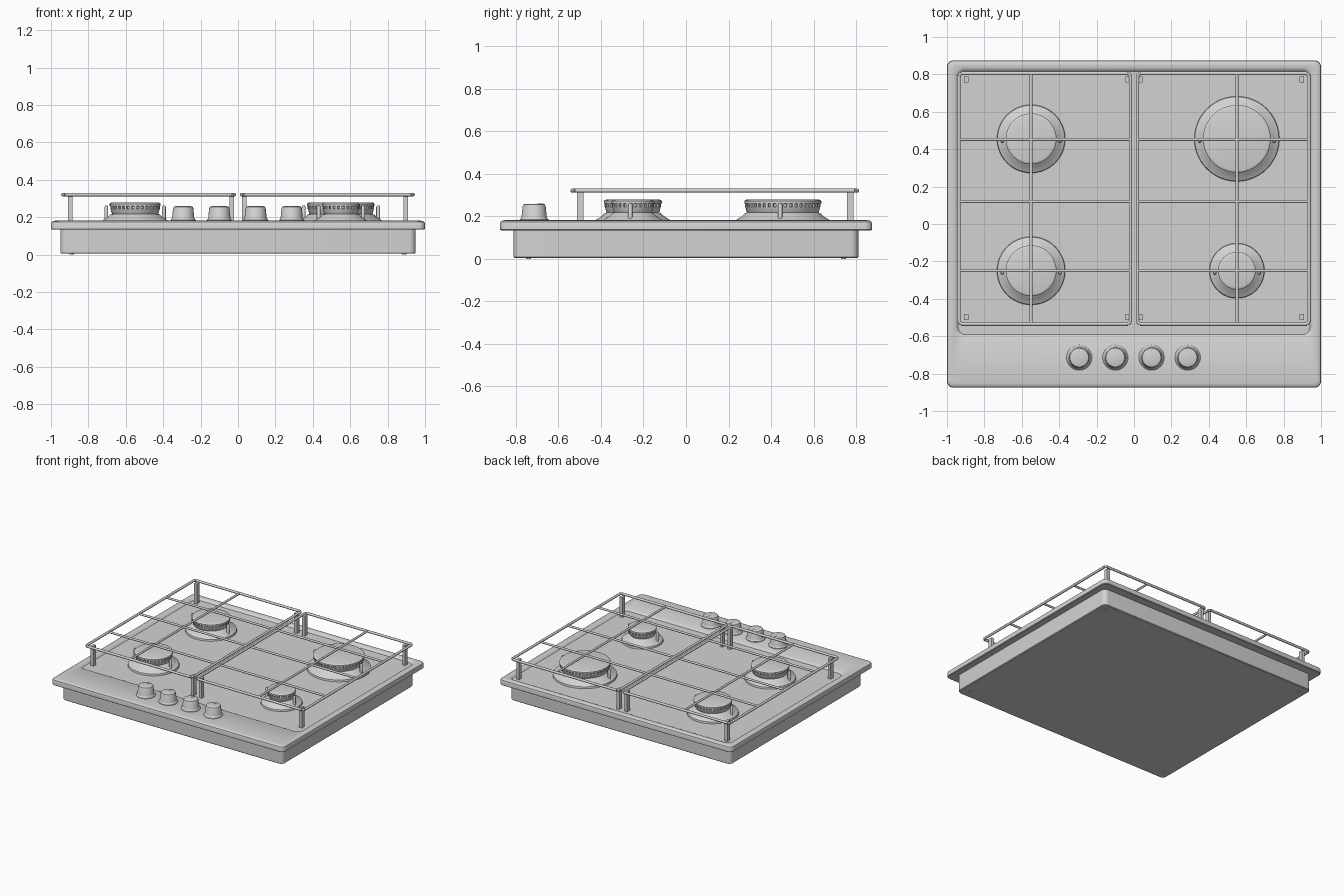
import bpy, bmesh, math
from mathutils import Matrix, Vector

if "Cube" in bpy.data.objects:
    bpy.data.objects.remove(bpy.data.objects["Cube"])

steel = bpy.data.materials.new("brushed steel grey")
steel.diffuse_color = (0.65, 0.65, 0.65, 1)
steel.use_nodes = True
steel.node_tree.nodes["Principled BSDF"].inputs["Base Color"].default_value = steel.diffuse_color


def finish(bm, name, angle=35):
    bmesh.ops.recalc_face_normals(bm, faces=bm.faces[:])
    me = bpy.data.meshes.new(name)
    bm.to_mesh(me)
    bm.free()
    ob = bpy.data.objects.new(name, me)
    bpy.context.collection.objects.link(ob)
    me.materials.append(steel)
    bpy.ops.object.select_all(action='DESELECT')
    ob.select_set(True)
    bpy.context.view_layer.objects.active = ob
    bpy.ops.object.shade_smooth_by_angle(angle=math.radians(angle))
    return ob


def rounded_rect(hx, y0, y1, r, steps=6):
    pts = []
    for cx, cy, a0 in ((hx - r, y1 - r, 0), (-hx + r, y1 - r, 90),
                       (-hx + r, y0 + r, 180), (hx - r, y0 + r, 270)):
        for i in range(steps + 1):
            a = math.radians(a0 + 90 * i / steps)
            pts.append((cx + r * math.cos(a), cy + r * math.sin(a)))
    return pts


def loft(name, sections):
    """Skin rounded rectangles (hx, y0, y1, r, z) and cap both ends."""
    bm = bmesh.new()
    rings = [[bm.verts.new((x, y, z)) for x, y in rounded_rect(hx, y0, y1, r)]
             for hx, y0, y1, r, z in sections]
    n = len(rings[0])
    for a, b in zip(rings, rings[1:]):
        for i in range(n):
            j = (i + 1) % n
            bm.faces.new((a[i], a[j], b[j], b[i]))
    bm.faces.new(rings[0])
    bm.faces.new(rings[-1])
    return finish(bm, name)


def add_lathe(bm, profile, cx, cy, n=48):
    """Turn (radius, z) points around a vertical axis."""
    rings = [[bm.verts.new((cx + r * math.cos(math.tau * i / n),
                            cy + r * math.sin(math.tau * i / n), z))
              for i in range(n)] for r, z in profile]
    for a, b in zip(rings, rings[1:]):
        for i in range(n):
            j = (i + 1) % n
            bm.faces.new((a[i], a[j], b[j], b[i]))
    bm.faces.new(rings[0])
    bm.faces.new(rings[-1])


def add_box(bm, centre, size, turn=0):
    m = (Matrix.Translation(centre) @ Matrix.Rotation(turn, 4, 'Z')
         @ Matrix.Diagonal((*size, 1)))
    bmesh.ops.create_cube(bm, size=1, matrix=m)


def add_rod(bm, a, b, r):
    a, b = Vector(a), Vector(b)
    d = b - a
    m = Matrix.Translation((a + b) / 2) @ d.to_track_quat('Z', 'Y').to_matrix().to_4x4()
    bmesh.ops.create_cone(bm, cap_ends=True, segments=10, radius1=r, radius2=r,
                          depth=d.length, matrix=m)


FLOOR = 0.167

# Lower housing
loft("housing", [(0.945, -0.805, 0.805, 0.03, 0.005), (0.95, -0.81, 0.81, 0.035, 0.01),
                 (0.95, -0.81, 0.81, 0.035, 0.136)])

# Top plate with rounded rim and a shallow well behind the control strip
loft("top_plate", [(0.94, -0.80, 0.80, 0.03, 0.134), (0.995, -0.87, 0.87, 0.03, 0.134),
                   (1.0, -0.875, 0.875, 0.035, 0.138), (1.0, -0.875, 0.875, 0.035, 0.165),
                   (0.997, -0.872, 0.872, 0.033, 0.174), (0.988, -0.863, 0.863, 0.03, 0.180),
                   (0.975, -0.85, 0.85, 0.03, 0.182), (0.956, -0.608, 0.832, 0.05, 0.180),
                   (0.95, -0.602, 0.826, 0.045, 0.177), (0.94, -0.592, 0.816, 0.04, FLOOR)])

# Feet
bm = bmesh.new()
for sx in (-1, 1):
    for sy in (-1, 1):
        add_lathe(bm, [(0.012, 0), (0.012, 0.008)], sx * 0.89, sy * 0.74, 12)
finish(bm, "feet")

# Burners: flared base, crown with gas teeth, cap and two electrodes
for name, x, y, R in (("back_left", -0.55, 0.455, 0.18), ("back_right", 0.55, 0.455, 0.225),
                      ("front_left", -0.55, -0.25, 0.18), ("front_right", 0.55, -0.25, 0.145)):
    c = R - 0.045
    bm = bmesh.new()
    add_lathe(bm, [(R + 0.003, FLOOR - 0.002), (R, 0.180), (R - 0.012, 0.187),
                   (c + 0.012, 0.200), (c - 0.002, 0.214), (c - 0.018, 0.220),
                   (c - 0.018, 0.226)], x, y)
    finish(bm, name + "_burner_base")

    bm = bmesh.new()
    add_lathe(bm, [(c - 0.016, 0.213), (c - 0.010, 0.222), (c - 0.004, 0.244),
                   (c - 0.012, 0.246), (c - 0.012, 0.262)], x, y)
    teeth = round(c * 240)
    for i in range(teeth):
        a = math.tau * i / teeth
        add_box(bm, (x + (c - 0.010) * math.cos(a), y + (c - 0.010) * math.sin(a), 0.252),
                (0.016, 0.013, 0.018), a)
    finish(bm, name + "_burner_crown")

    bm = bmesh.new()
    add_lathe(bm, [(c - 0.004, 0.258), (c + 0.001, 0.261), (c + 0.001, 0.272),
                   (c - 0.004, 0.277), (c - 0.012, 0.279)], x, y)
    finish(bm, name + "_burner_cap")

    bm = bmesh.new()
    for s in (-1, 1):
        add_lathe(bm, [(0.010, FLOOR), (0.010, 0.255), (0.006, 0.262)],
                  x + s * (R - 0.026), y - 0.012, 12)
    finish(bm, name + "_electrodes")

# Control knobs
for i, x in enumerate((-0.293, -0.1, 0.094, 0.287)):
    bm = bmesh.new()
    add_lathe(bm, [(0.068, 0.178), (0.068, 0.185), (0.062, 0.190), (0.059, 0.200),
                   (0.054, 0.248), (0.050, 0.256), (0.042, 0.259)], x, -0.714, 40)
    add_box(bm, (x, -0.684, 0.259), (0.006, 0.03, 0.003))
    finish(bm, f"knob_{i + 1}")

# Pan supports: wire frame, cross bars and square legs, mirrored left and right
Z, T = 0.321, 0.0095
X0, X1, Y0, Y1 = 0.019, 0.936, -0.535, 0.805
for side, s in (("left", -1), ("right", 1)):
    bm = bmesh.new()
    k = 0.012
    loop = [(X0 + k, Y0), (X1 - k, Y0), (X1, Y0 + k), (X1, Y1 - k),
            (X1 - k, Y1), (X0 + k, Y1), (X0, Y1 - k), (X0, Y0 + k)]
    for a, b in zip(loop, loop[1:] + loop[:1]):
        add_rod(bm, (s * a[0], a[1], Z), (s * b[0], b[1], Z), T)
    for y in (0.452, 0.12, -0.25):
        add_rod(bm, (s * X0, y, Z), (s * X1, y, Z), 0.008)
    add_rod(bm, (s * 0.55, Y0, Z), (s * 0.55, Y1, Z), 0.008)
    finish(bm, side + "_pan_support", 50)

    bm = bmesh.new()
    for x in (0.034, 0.896):
        for y in (0.772, -0.497):
            add_box(bm, (s * x, y, (FLOOR + Z) / 2), (0.024, 0.032, Z - FLOOR + 0.002))
    finish(bm, side + "_support_legs")
